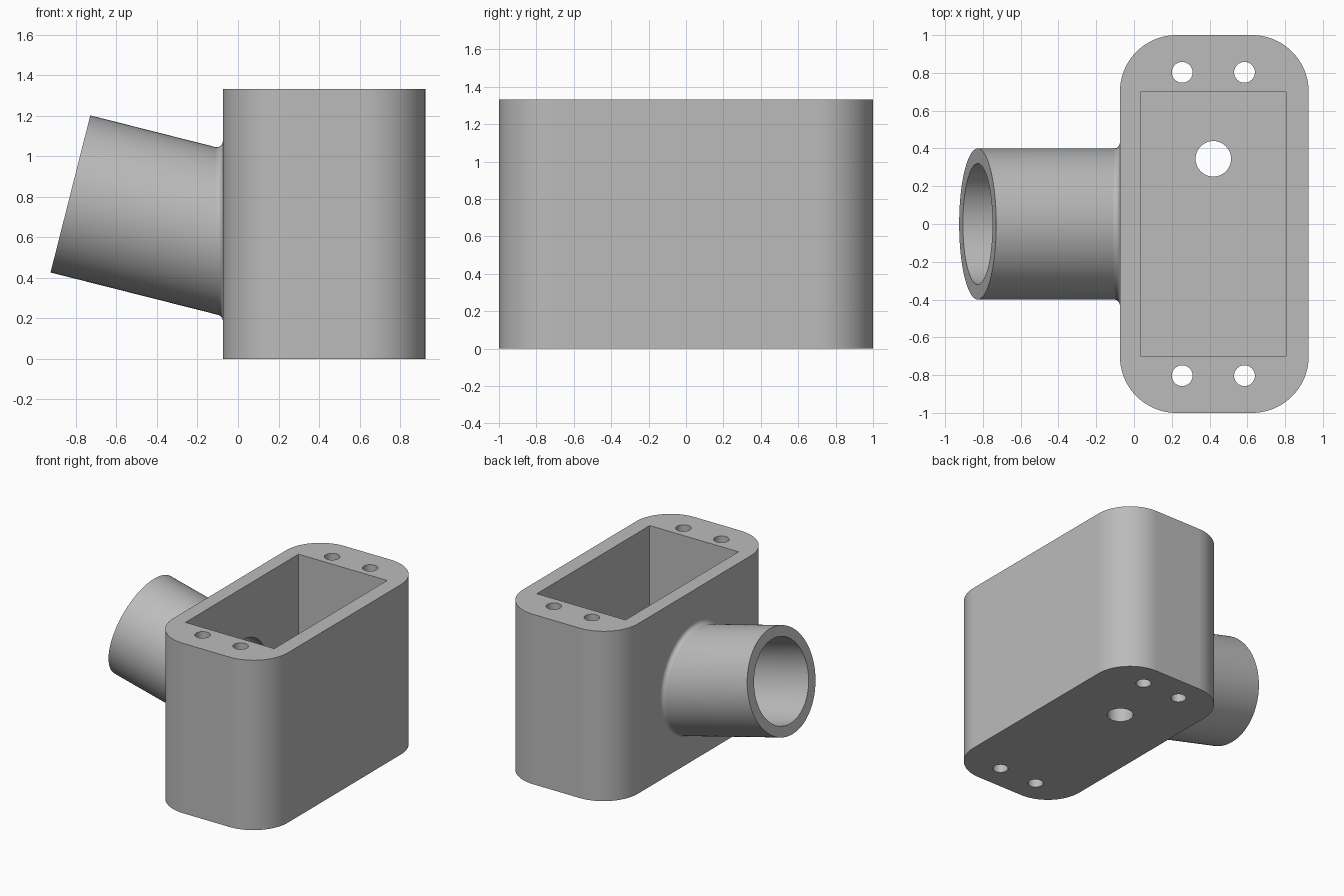
import bpy, bmesh
from math import sin, cos, pi, radians
from mathutils import Vector, Matrix

cube = bpy.data.objects.get("Cube")
if cube:
    bpy.data.objects.remove(cube, do_unlink=True)

grey = bpy.data.materials.new("plain grey")
grey.use_nodes = True
colour = (0.5, 0.5, 0.5, 1)
grey.diffuse_color = colour
grey.node_tree.nodes["Principled BSDF"].inputs["Base Color"].default_value = colour

HEIGHT = 1.333
FLOOR = 0.133
WALL_X = -0.075                       # outer face carrying the pipe
MID_X = 0.425
TILT = radians(14.2)
AXIS = Vector((cos(TILT), 0, -sin(TILT)))
MOUTH = Vector((-0.8275, 0, 0.815))   # centre of the pipe's open end
R_OUT, R_BORE, FILLET = 0.4, 0.32, 0.03


def loft(name, rings):
    """Closed solid through rings of equal point count."""
    bm = bmesh.new()
    loops = [[bm.verts.new(p) for p in ring] for ring in rings]
    for a, b in zip(loops, loops[1:]):
        for i in range(len(a)):
            j = (i + 1) % len(a)
            bm.faces.new((a[i], a[j], b[j], b[i]))
    bm.faces.new(loops[0])
    bm.faces.new(loops[-1])
    bmesh.ops.recalc_face_normals(bm, faces=bm.faces)
    mesh = bpy.data.meshes.new(name)
    bm.to_mesh(mesh)
    bm.free()
    mesh.materials.append(grey)
    obj = bpy.data.objects.new(name, mesh)
    bpy.context.collection.objects.link(obj)
    return obj


def extrude(name, outline, z0, z1):
    return loft(name, [[(x, y, z) for x, y in outline] for z in (z0, z1)])


def circle(cx, cy, r, n=48):
    return [(cx + r * cos(2 * pi * i / n), cy + r * sin(2 * pi * i / n)) for i in range(n)]


def rounded_rect(cx, hx, hy, r, n=20):
    pts = []
    for k, (sx, sy) in enumerate(((1, 1), (-1, 1), (-1, -1), (1, -1))):
        for i in range(n + 1):
            a = (k + i / n) * pi / 2
            pts.append((cx + sx * (hx - r) + r * cos(a), sy * (hy - r) + r * sin(a)))
    return pts


def combine(target, tool, operation):
    mod = target.modifiers.new(operation, "BOOLEAN")
    mod.operation, mod.solver, mod.object = operation, "EXACT", tool
    bpy.context.view_layer.objects.active = target
    bpy.ops.object.modifier_apply(modifier=mod.name)
    bpy.data.objects.remove(tool, do_unlink=True)


# Tilted pipe directions around its axis
side = Vector((0, 1, 0))
up = AXIS.cross(side) * -1
SEGMENTS = 96
spokes = [up * cos(2 * pi * i / SEGMENTS) + side * sin(2 * pi * i / SEGMENTS)
          for i in range(SEGMENTS)]


def pipe_ring(distance, radius):
    return [MOUTH + AXIS * distance + n * radius for n in spokes]


# Housing body
body = extrude("housing", rounded_rect(MID_X, 0.5, 1.0, 0.3), 0, HEIGHT)

# Pipe with a small rolling-ball fillet where it meets the wall
centres = []
for n in spokes:
    c = MOUTH + n * (R_OUT + FILLET)
    centres.append(c + AXIS * ((WALL_X - FILLET - c.x) / AXIS.x))
rings = [pipe_ring(0, R_OUT)]
STEPS = 6
for k in range(STEPS + 1):
    ring = []
    for c, n in zip(centres, spokes):
        start, end = -n, Vector((1, 0, 0))
        angle = start.angle(end)
        t = k / STEPS
        d = (start * sin((1 - t) * angle) + end * sin(t * angle)) / sin(angle)
        ring.append(c + d * FILLET)
    rings.append(ring)
rings.append([p + Vector((0.05, 0, 0)) for p in rings[-1]])
combine(body, loft("pipe", rings), "UNION")

# Open cavity and pipe bore
cavity = [(0.035, -0.7), (0.805, -0.7), (0.805, 0.7), (0.035, 0.7)]
combine(body, extrude("cavity_cutter", cavity, FLOOR, HEIGHT + 0.2), "DIFFERENCE")
bore = loft("bore_cutter", [pipe_ring(-0.1, R_BORE), pipe_ring(1.15, R_BORE)])
combine(body, bore, "DIFFERENCE")

# Drain hole in the floor and four through screw holes
holes = [(0.42, 0.345, 0.094, FLOOR + 0.1)]
holes += [(x, y, 0.055, HEIGHT + 0.1) for x in (0.255, 0.585) for y in (-0.803, 0.803)]
for x, y, r, top in holes:
    combine(body, extrude("hole_cutter", circle(x, y, r), -0.1, top), "DIFFERENCE")

# Smooth curved surfaces, crisp edges
bpy.ops.object.select_all(action="DESELECT")
body.select_set(True)
bpy.context.view_layer.objects.active = body
bpy.ops.object.shade_smooth_by_angle(angle=radians(30))
normals = body.modifiers.new("flat_face_normals", "WEIGHTED_NORMAL")
normals.keep_sharp = True
